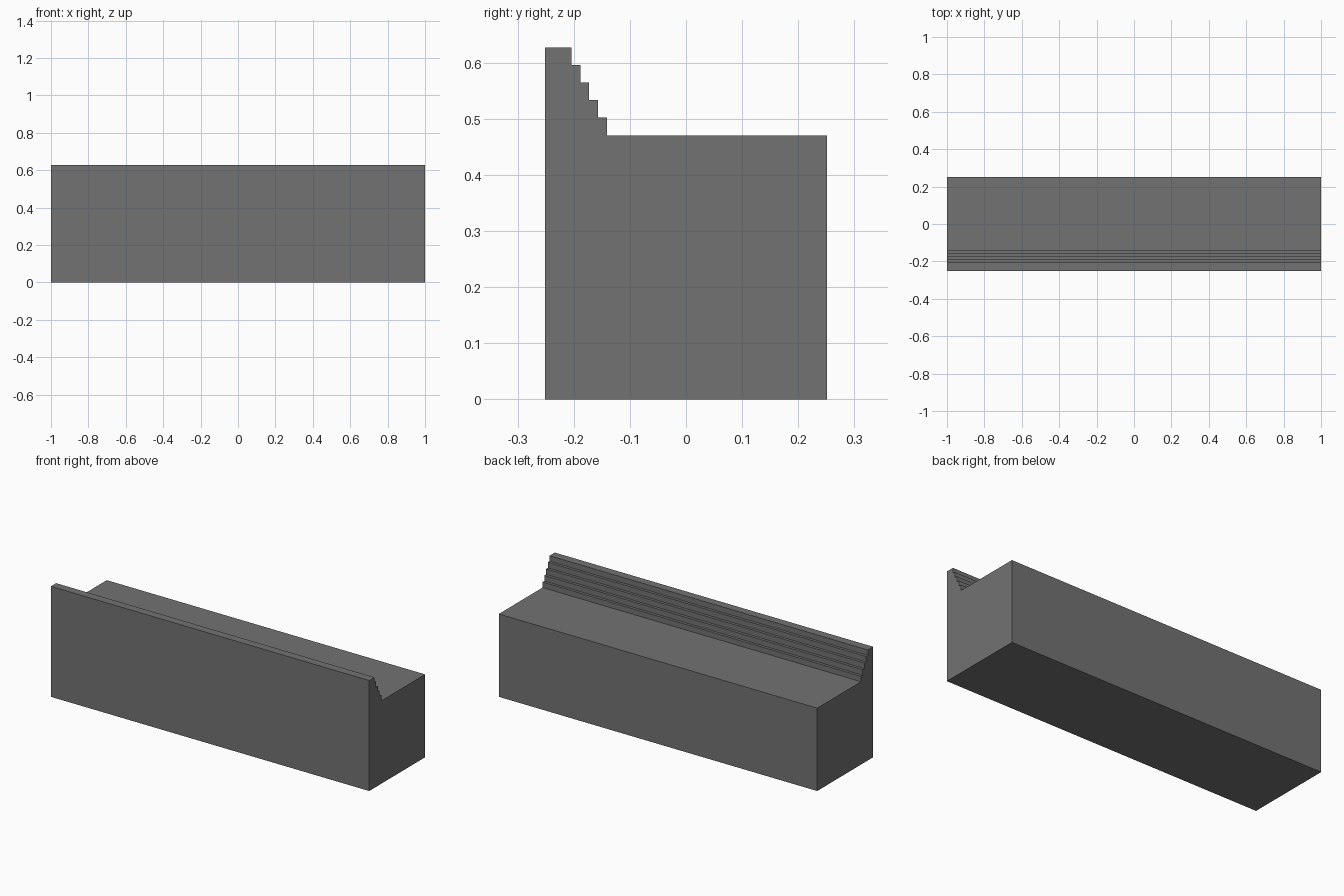
import bpy
import bmesh

cube = bpy.data.objects.get("Cube")
if cube:
    bpy.data.objects.remove(cube, do_unlink=True)

U = 2 / 127.5      # profile unit
STEPS = 5          # number of small steps behind the front lip

# Grey material
grey = bpy.data.materials.new("dark grey")
grey.use_nodes = True
colour = (0.17, 0.17, 0.17, 1)
grey.diffuse_color = colour
bsdf = next(n for n in grey.node_tree.nodes if n.type == "BSDF_PRINCIPLED")
bsdf.inputs["Base Color"].default_value = colour
bsdf.inputs["Roughness"].default_value = 0.9

# Side profile in (y, z): block, raised front lip, steps down to the flat top
profile = [(16, 30), (16, 0), (-16, 0), (-16, 40)]
for i in range(STEPS):
    y, z = -13 + i, 40 - 2 * i
    profile += [(y, z), (y, z - 2)]

# Extrude the profile along the full length
bm = bmesh.new()
end = bm.faces.new([bm.verts.new((-1, y * U, z * U)) for y, z in profile])
extruded = bmesh.ops.extrude_face_region(bm, geom=[end], use_keep_orig=True)
moved = [g for g in extruded["geom"] if isinstance(g, bmesh.types.BMVert)]
bmesh.ops.translate(bm, verts=moved, vec=(2, 0, 0))
bmesh.ops.recalc_face_normals(bm, faces=bm.faces)

mesh = bpy.data.meshes.new("stepped_block")
bm.to_mesh(mesh)
bm.free()
mesh.materials.append(grey)
block = bpy.data.objects.new("stepped_block", mesh)
bpy.context.collection.objects.link(block)
